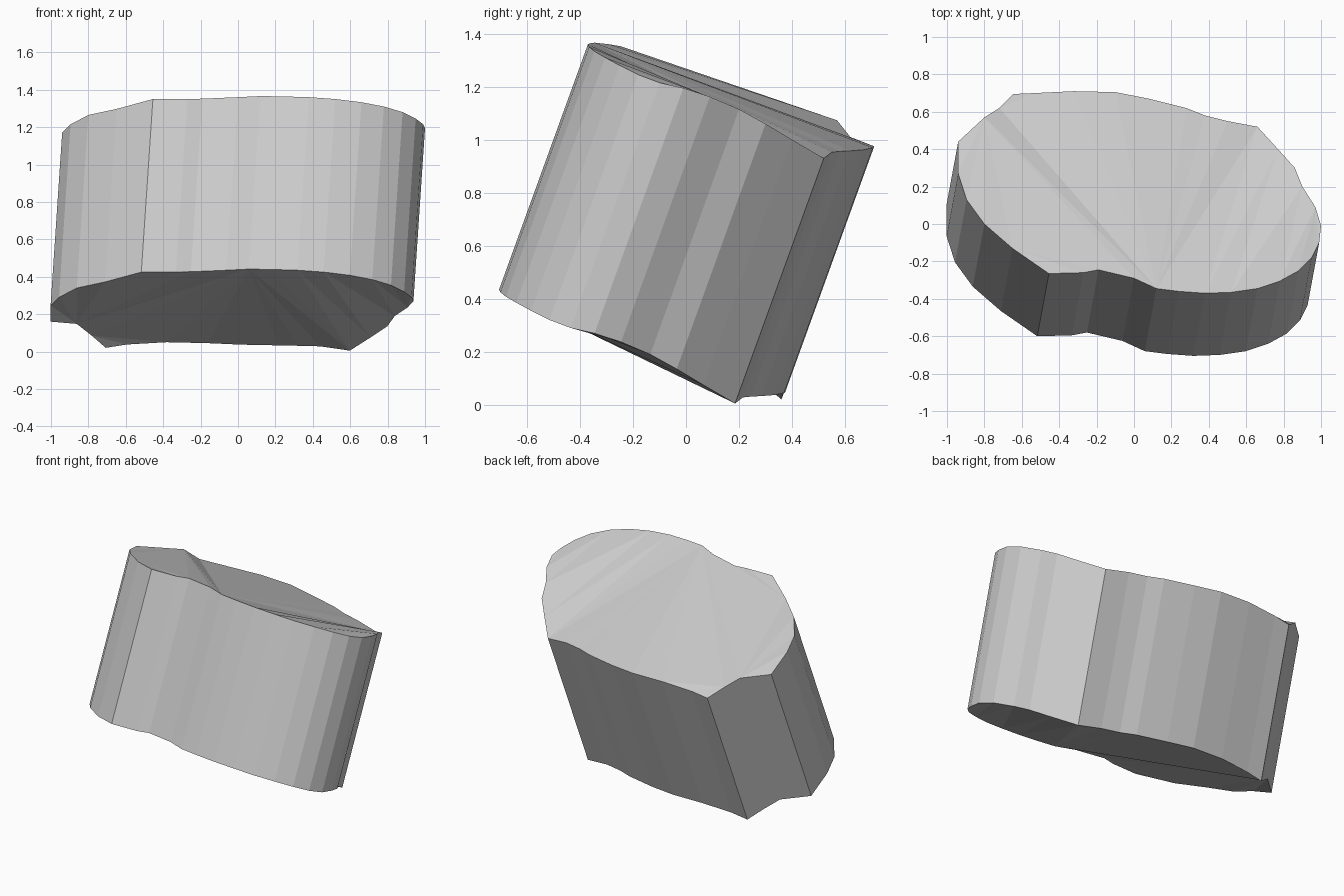
import bpy, bmesh
from mathutils import Vector

# Rim of the upper cap (slightly warped), counter-clockwise seen from above
back_rim = [
    (0.66, 0.52, 0.93), (0.50, 0.55, 0.953), (0.38, 0.58, 0.956), (0.28, 0.62, 0.958),
    (0.08, 0.67, 0.962), (-0.10, 0.705, 0.97), (-0.32, 0.71, 0.975), (-0.53, 0.70, 0.963),
    (-0.645, 0.695, 0.945), (-0.72, 0.62, 1.01), (-0.80, 0.57, 1.073)]
left_rim = [
    (-0.94, 0.44, 1.085), (-0.94, 0.27, 1.172), (-0.895, 0.13, 1.215), (-0.80, 0.0, 1.265),
    (-0.65, -0.13, 1.297), (-0.455, -0.265, 1.35), (-0.27, -0.26, 1.35),
    (-0.19, -0.245, 1.352), (0.0, -0.29, 1.36)]
right_rim = [
    (0.12, -0.345, 1.366), (0.24, -0.36, 1.364), (0.38, -0.37, 1.36), (0.52, -0.365, 1.35),
    (0.66, -0.345, 1.333), (0.78, -0.305, 1.31), (0.88, -0.25, 1.28), (0.95, -0.18, 1.245),
    (0.99, -0.10, 1.215), (1.0, -0.01, 1.195), (0.97, 0.09, 1.162), (0.90, 0.20, 1.115),
    (0.86, 0.30, 1.06), (0.77, 0.40, 1.0)]
rim = [Vector(p) for p in back_rim + left_rim + right_rim]
axis = Vector((0.062, 0.335, 0.925))

bm = bmesh.new()
top = [bm.verts.new(p) for p in rim]
bottom = [bm.verts.new(p - axis) for p in rim]
n = len(rim)

# Side wall, one flat facet per rim segment
for i in range(n):
    j = (i + 1) % n
    bm.faces.new((top[i], bottom[i], bottom[j], top[j]))

# Caps, split along the two folds that meet at the front notch
b = len(back_rim)
notch = b + len(left_rim)
caps = []
for ring in (top, bottom):
    caps.append(bm.faces.new(ring[:b] + [ring[notch]]))
    caps.append(bm.faces.new(ring[b - 1:notch + 1]))
    caps.append(bm.faces.new(ring[notch:] + [ring[0]]))
bmesh.ops.triangulate(bm, faces=caps)
bmesh.ops.recalc_face_normals(bm, faces=bm.faces)

mesh = bpy.data.meshes.new("tilted_block")
bm.to_mesh(mesh)
bm.free()
block = bpy.data.objects.new("tilted_block", mesh)
bpy.context.collection.objects.link(block)
